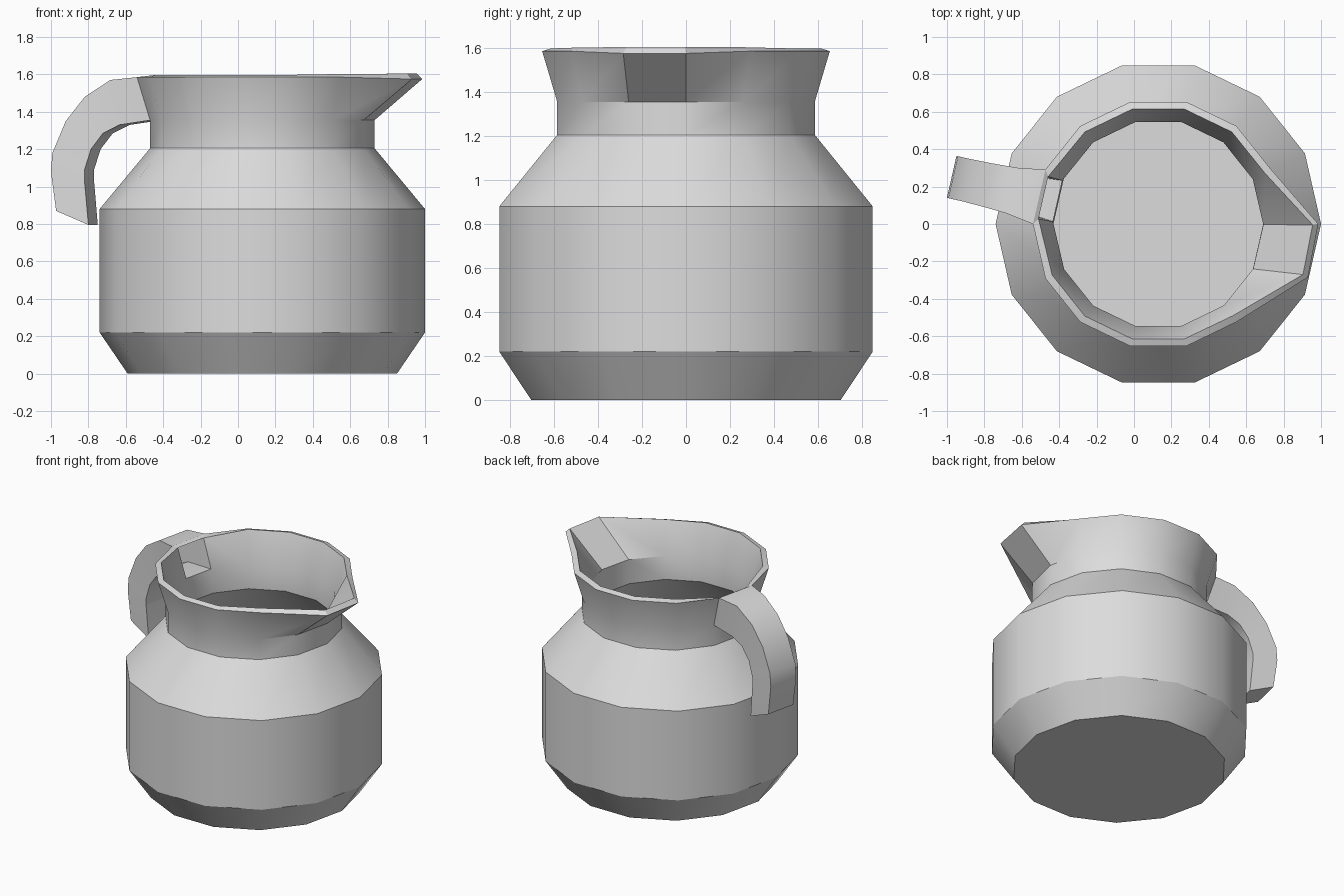
import bpy, bmesh, math
from mathutils import Vector

cube = bpy.data.objects.get("Cube")
if cube:
    bpy.data.objects.remove(cube, do_unlink=True)

SIDES = 14
AXIS = Vector((0.13, 0, 0))
# Outer profile from base to rim: radius, height
PROFILE = [(0.72, 0), (0.87, 0.22), (0.87, 0.88), (0.60, 1.205), (0.60, 1.355), (0.67, 1.585)]
# Handle sections: outer reach, outer height, inner reach, inner height, half width
HANDLE = [(0.805, 1.57, 0.755, 1.33, 0.125), (0.947, 1.48, 0.847, 1.285, 0.118),
          (1.052, 1.35, 0.913, 1.20, 0.115), (1.125, 1.18, 0.949, 1.09, 0.115),
          (1.133, 1.08, 0.949, 1.03, 0.115), (1.105, 0.87, 0.928, 0.795, 0.112)]

bm = bmesh.new()


def quads_between(a, b, skip=()):
    n = len(a)
    for i in range(n):
        if i not in skip:
            j = (i + 1) % n
            bm.faces.new((a[i], a[j], b[j], b[i]))


# Body rings, leaving an opening in the collar for the hollow handle
rings = []
for radius, z in PROFILE:
    rings.append([bm.verts.new(AXIS + Vector((radius * math.cos(k * math.tau / SIDES),
                                              radius * math.sin(k * math.tau / SIDES), z)))
                  for k in range(SIDES)])
bm.faces.new(rings[0][::-1])
for i in range(len(rings) - 1):
    quads_between(rings[i], rings[i + 1], (6,) if i == 4 else ())

# Spout: pull one rim edge outwards
rings[-1][0].co = (0.985, 0, 1.575)
rings[-1][-1].co = (0.93, -0.285, 1.575)

# Handle swept out of the collar opening
angle = 6.5 * math.tau / SIDES
out = Vector((math.cos(angle), math.sin(angle), 0))
side = Vector((-out.y, out.x, 0))
section = [rings[4][6], rings[4][7], rings[5][7], rings[5][6]]
for outer, oz, inner, iz, half in HANDLE:
    new = [bm.verts.new(AXIS + out * reach + side * half * s + Vector((0, 0, z)))
           for reach, z, s in ((inner, iz, -1), (inner, iz, 1), (outer, oz, 1), (outer, oz, -1))]
    quads_between(section, new)
    section = new
bm.faces.new(section)

mesh = bpy.data.meshes.new("jug")
bm.to_mesh(mesh)
bm.free()
jug = bpy.data.objects.new("jug", mesh)
bpy.context.collection.objects.link(jug)

# Plain grey finish
grey = bpy.data.materials.new("light grey")
grey.use_nodes = True
colour = (0.72, 0.72, 0.72, 1)
grey.diffuse_color = colour
grey.node_tree.nodes["Principled BSDF"].inputs["Base Color"].default_value = colour
mesh.materials.append(grey)

# Wall thickness inwards, then smooth shading with crisp shoulders
wall = jug.modifiers.new("wall", "SOLIDIFY")
wall.thickness = 0.042
wall.offset = -1
bpy.ops.object.select_all(action="DESELECT")
jug.select_set(True)
bpy.context.view_layer.objects.active = jug
bpy.ops.object.modifier_apply(modifier="wall")
bpy.ops.object.shade_smooth_by_angle(angle=math.radians(30))
